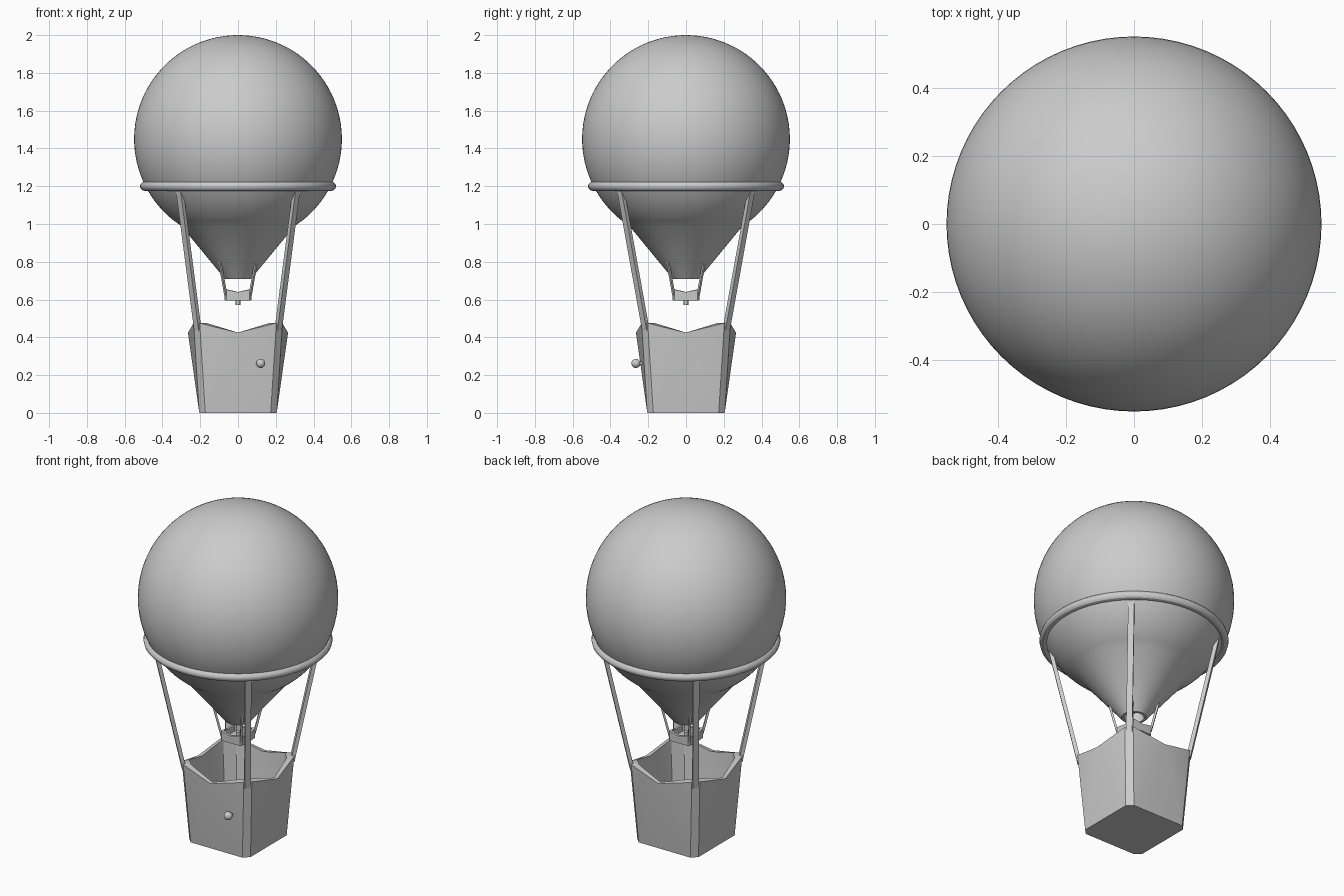
import bpy, bmesh, math
from mathutils import Vector, Matrix

if "Cube" in bpy.data.objects:
    bpy.data.objects.remove(bpy.data.objects["Cube"])


def finish(bm, name, angle=30):
    bmesh.ops.recalc_face_normals(bm, faces=bm.faces)
    me = bpy.data.meshes.new(name)
    bm.to_mesh(me)
    bm.free()
    ob = bpy.data.objects.new(name, me)
    bpy.context.collection.objects.link(ob)
    bpy.context.view_layer.objects.active = ob
    ob.select_set(True)
    bpy.ops.object.shade_smooth_by_angle(angle=math.radians(angle))
    ob.select_set(False)
    return ob


def lathe(name, profile, segs=64, closed=False):
    bm = bmesh.new()
    vs = [bm.verts.new((r, 0, z)) for r, z in profile]
    pairs = list(zip(vs, vs[1:]))
    if closed:
        pairs.append((vs[-1], vs[0]))
    for a, b in pairs:
        bm.edges.new((a, b))
    bmesh.ops.spin(bm, geom=bm.verts[:] + bm.edges[:], cent=(0, 0, 0), axis=(0, 0, 1),
                   angle=math.tau, steps=segs, use_duplicate=False)
    bmesh.ops.remove_doubles(bm, verts=bm.verts, dist=1e-5)
    return finish(bm, name)


def bar(name, a, b, width, depth):
    # straight flat strap, wide side facing away from the z axis
    a, b = Vector(a), Vector(b)
    z = (b - a).normalized()
    x = Vector((-a.y, a.x, 0)).normalized()
    x = (x - z * x.dot(z)).normalized()
    y = z.cross(x)
    m = Matrix((x, y, z)).transposed().to_4x4()
    m.translation = (a + b) / 2
    bm = bmesh.new()
    bmesh.ops.create_cube(bm, size=1)
    bmesh.ops.scale(bm, vec=(width, depth, (b - a).length), verts=bm.verts)
    bmesh.ops.transform(bm, matrix=m, verts=bm.verts)
    return finish(bm, name)


def tub(name, zs, bottom, top, mid, bevel, wall, inner_bevel, floor):
    # open square container: chamfered corners, bulging sides with dipped rim
    z0, zm, zt = zs
    bm = bmesh.new()

    def shell(off, zb, bev):
        sides = []
        for k in range(4):
            rot = Matrix.Rotation(k * math.pi / 2, 3, 'Z')
            pts = [(-(bottom - off - bev), -(bottom - off), zb),
                   (bottom - off - bev, -(bottom - off), zb),
                   (top - off - bev, -(top - off), zt),
                   (0, -(mid - off), zm),
                   (-(top - off - bev), -(top - off), zt)]
            sides.append([bm.verts.new(rot @ Vector(p)) for p in pts])
        for k, s in enumerate(sides):
            n = sides[(k + 1) % 4]
            bm.faces.new((s[0], s[1], s[3]))
            bm.faces.new((s[1], s[2], s[3]))
            bm.faces.new((s[0], s[3], s[4]))
            bm.faces.new((s[1], n[0], n[4], s[2]))
        bm.faces.new([v for s in sides for v in s[:2]])
        return [v for s in sides for v in (s[4], s[3], s[2])]

    o = shell(0, z0, bevel)
    i = shell(wall, z0 + floor, inner_bevel)
    for k in range(12):
        j = (k + 1) % 12
        bm.faces.new((o[k], o[j], i[j], i[k]))
    return finish(bm, name)


# envelope: sphere running into a cone with a small open mouth
R, C = 0.55, 1.45
prof = [(R * math.sin(t), C + R * math.cos(t))
        for t in (math.radians(142) * k / 40 for k in range(41))]
prof[0] = (0, C + R)
prof += [(0.30, 0.99), (0.07, 0.71), (0.055, 0.71), (0.055, 0.77), (0, 0.77)]
lathe("envelope", prof, 80)

# ring around the envelope
lathe("envelope_ring", [(0.495 + 0.024 * math.cos(a), 1.2 + 0.024 * math.sin(a))
                        for a in (math.tau * k / 12 for k in range(12))], 80, closed=True)

# basket and burner tray
tub("basket", (0, 0.425, 0.475), 0.205, 0.235, 0.265, 0.032, 0.022, 0.05, 0.02)
tub("burner_tray", (0.595, 0.64, 0.652), 0.07, 0.07, 0.072, 0.008, 0.012, 0.008, 0.012)
lathe("burner_nozzle", [(0, 0.572), (0.012, 0.572), (0.012, 0.64), (0, 0.64)], 16)

# straps and burner struts at the four corners
for sx in (-1, 1):
    for sy in (-1, 1):
        tag = ("left" if sx < 0 else "right") + ("_front" if sy < 0 else "_back")
        bar("strap_" + tag, (sx * 0.213, sy * 0.213, 0.44), (sx * 0.312, sy * 0.35, 1.2), 0.034, 0.022)
        bar("burner_strut_" + tag, (sx * 0.064, sy * 0.064, 0.62), (sx * 0.096, sy * 0.096, 0.80), 0.012, 0.012)

# knob on the front wall
bm = bmesh.new()
bmesh.ops.create_uvsphere(bm, u_segments=24, v_segments=16, radius=0.024,
                          matrix=Matrix.Translation((0.12, -0.265, 0.262)))
finish(bm, "knob")
bm = bmesh.new()
bmesh.ops.create_cone(bm, cap_ends=True, segments=16, radius1=0.009, radius2=0.009, depth=0.045,
                      matrix=Matrix.Translation((0.12, -0.238, 0.262)) @ Matrix.Rotation(math.pi / 2, 4, 'X'))
finish(bm, "knob_stem")
